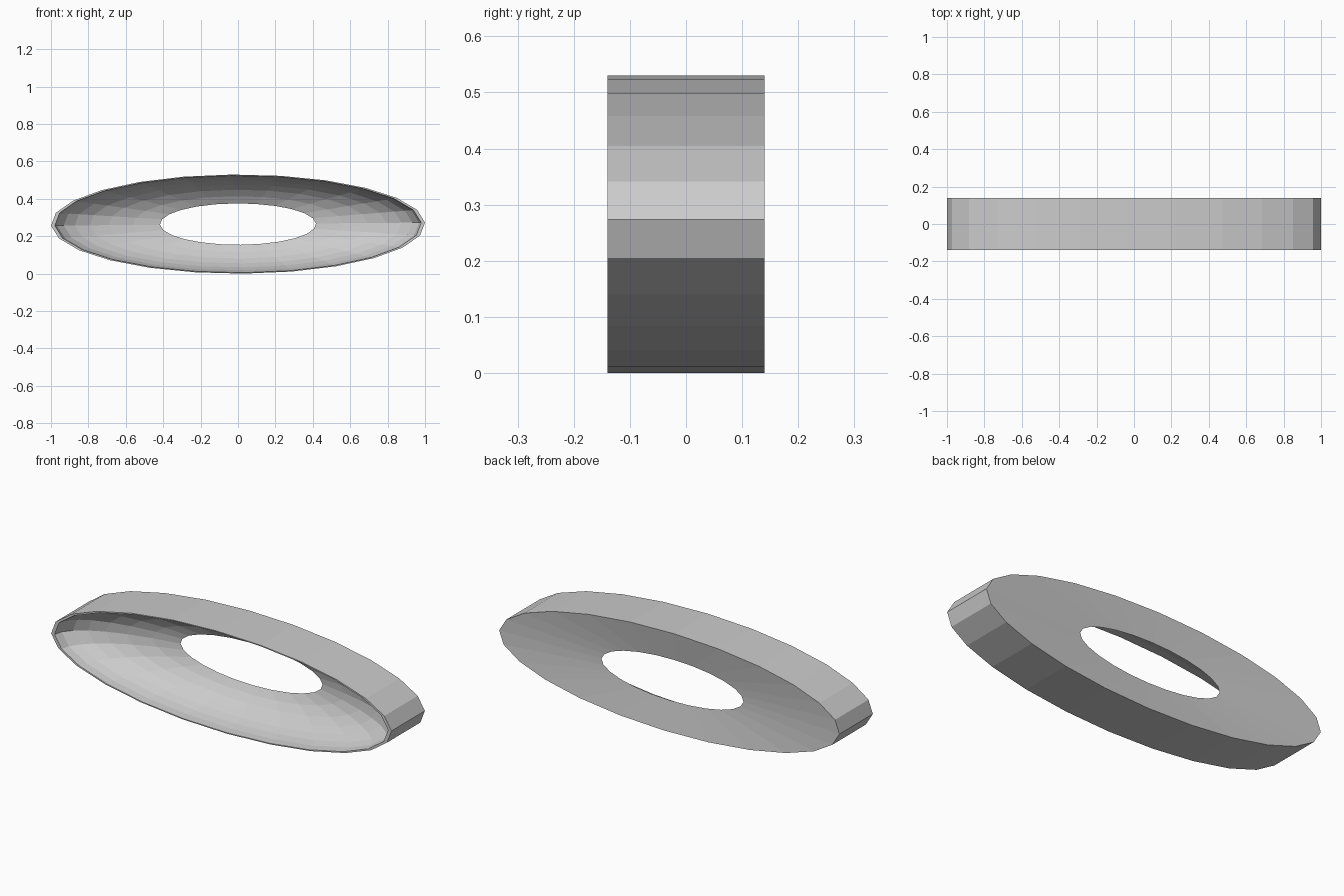
import bpy, bmesh
from math import cos, sin, radians, tau

if "Cube" in bpy.data.objects:
    bpy.data.objects.remove(bpy.data.objects["Cube"])

SIDES = 24
HALF_H = 0.265            # half height of the oval
TURN = radians(1.8)       # slight roll of the facets

# Closed cross-section: (fraction of oval radius, y)
profile = [(1.0, 0.14), (1.0, -0.14)]
# Hollow front: elliptical bowl that ends at the opening
for deg in (0, 9, 18, 27, 36, 45, 55, 64.8):
    a = radians(deg)
    profile.append((0.98 * cos(a), -0.14 + 0.28 * sin(a)))

bm = bmesh.new()
rings = []
for r, y in profile:
    ring = []
    for i in range(SIDES):
        t = TURN + tau * i / SIDES
        ring.append(bm.verts.new((r * cos(t), y, HALF_H + r * HALF_H * sin(t))))
    rings.append(ring)

# Join each ring to the next; the last joins back to the first as the sloped back
for k, ring in enumerate(rings):
    nxt = rings[(k + 1) % len(rings)]
    for i in range(SIDES):
        j = (i + 1) % SIDES
        bm.faces.new((ring[i], ring[j], nxt[j], nxt[i]))
bmesh.ops.recalc_face_normals(bm, faces=bm.faces)

mesh = bpy.data.meshes.new("oval_ring")
bm.to_mesh(mesh)
bm.free()
bpy.context.collection.objects.link(bpy.data.objects.new("oval_ring", mesh))
